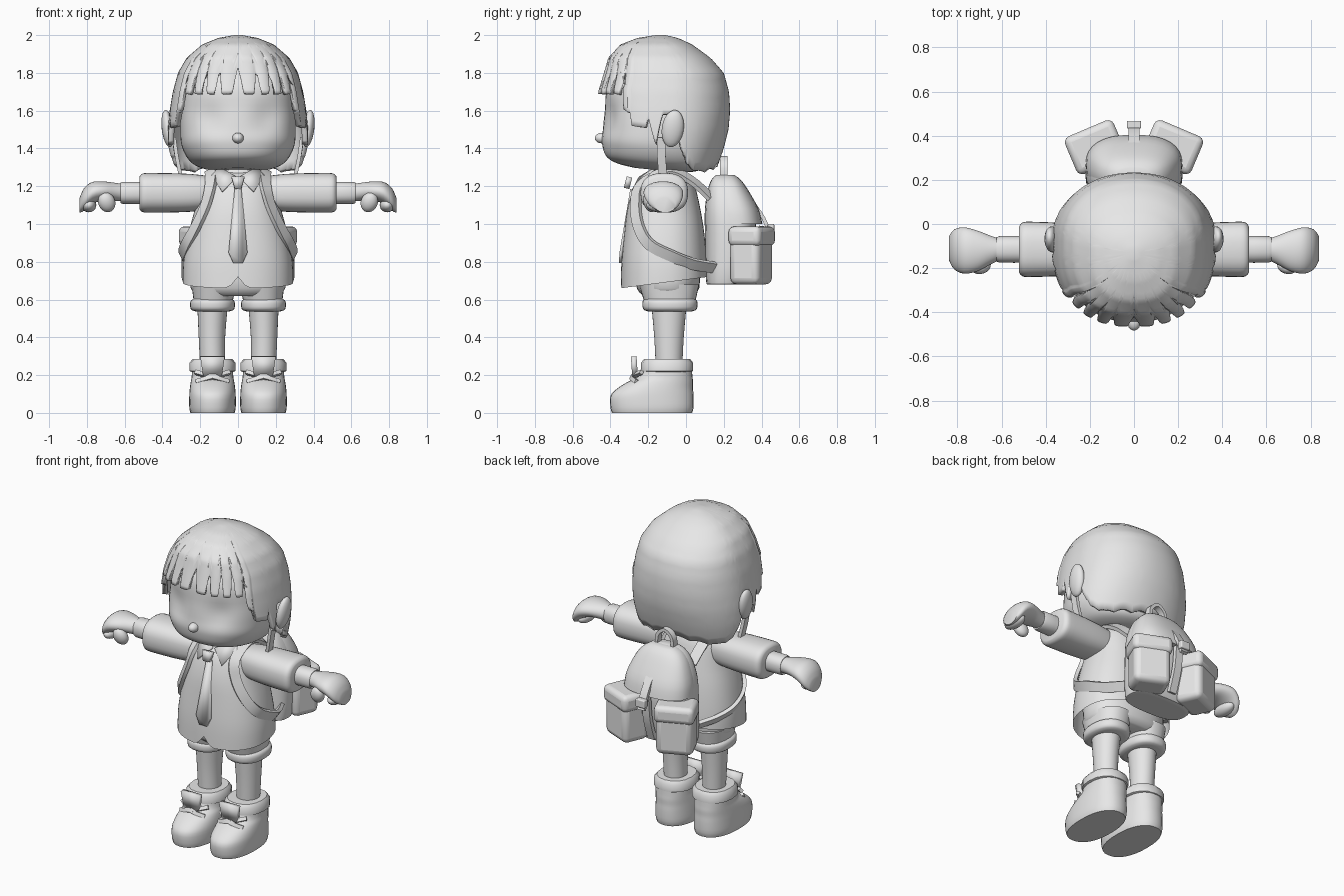
import bpy, bmesh, math
from mathutils import Vector, Matrix

if "Cube" in bpy.data.objects:
    bpy.data.objects.remove(bpy.data.objects["Cube"])

grey = bpy.data.materials.new("plain_grey")
grey.diffuse_color = (0.8, 0.8, 0.8, 1)
grey.use_nodes = True
grey.node_tree.nodes["Principled BSDF"].inputs["Base Color"].default_value = grey.diffuse_color


def make(name, bm, mirror=False, bevel=0, solid=0):
    bmesh.ops.recalc_face_normals(bm, faces=bm.faces)
    me = bpy.data.meshes.new(name)
    bm.to_mesh(me)
    bm.free()
    me.materials.append(grey)
    ob = bpy.data.objects.new(name, me)
    bpy.context.collection.objects.link(ob)
    if solid:
        m = ob.modifiers.new("thickness", 'SOLIDIFY')
        m.thickness, m.offset = solid, -1
    if bevel:
        m = ob.modifiers.new("bevel", 'BEVEL')
        m.width, m.segments = bevel, 3
    if mirror:
        m = ob.modifiers.new("mirror", 'MIRROR')
        m.use_mirror_merge = False
    return ob


def catmull(pts, k):
    """Smooth curve through tuples of any length."""
    out = []
    for i in range(len(pts) - 1):
        p0, p1, p2, p3 = (pts[max(i - 1, 0)], pts[i], pts[i + 1], pts[min(i + 2, len(pts) - 1)])
        for j in range(k):
            t = j / k
            out.append(tuple(b + .5 * t * (c - a + t * (2*a - 5*b + 4*c - d + t * (3*(b - c) + d - a)))
                             for a, b, c, d in zip(p0, p1, p2, p3)))
    return out + [tuple(pts[-1])]


def lerp(table, x):
    """Linear lookup in rows that start with the key."""
    for a, b in zip(table, table[1:]):
        if x <= b[0]:
            t = max(0, (x - a[0]) / (b[0] - a[0]))
            return [u + (v - u) * t for u, v in zip(a[1:], b[1:])]
    return list(table[-1][1:])


def spow(v, e):
    return math.copysign(abs(v) ** e, v)


def skin(bm, rows, closed=True):
    for r0, r1 in zip(rows, rows[1:]):
        n = len(r0)
        for i in range(n if closed else n - 1):
            bm.faces.new((r0[i], r0[(i + 1) % n], r1[(i + 1) % n], r1[i]))


def loft(name, rings, n=32, p=2.3, axis='z', k=3, warp=None, open_start=False, **kw):
    """Rings: position, centre 1, centre 2, radius 1, radius 2."""
    bm = bmesh.new()
    rows = []
    for h, a, b, ra, rb in catmull(rings, k):
        row = []
        for i in range(n):
            t = 2 * math.pi * i / n
            u, v = a + ra * spow(math.sin(t), 2 / p), b - rb * spow(math.cos(t), 2 / p)
            co = (u, v, h) if axis == 'z' else (h, u, v)
            row.append(bm.verts.new(warp(*co) if warp else co))
        rows.append(row)
    skin(bm, rows)
    if not open_start:
        bm.faces.new(rows[0])
    bm.faces.new(rows[-1])
    return make(name, bm, **kw)


def ball(name, loc, size, rot=(0, 0, 0), **kw):
    bm = bmesh.new()
    m = Matrix.LocRotScale(Vector(loc), Matrix.Rotation(rot[1], 3, 'Y') @ Matrix.Rotation(rot[0], 3, 'X'), Vector(size))
    bmesh.ops.create_uvsphere(bm, u_segments=20, v_segments=12, radius=1, matrix=m)
    return make(name, bm, **kw)


def box(name, loc, size, turn=0, **kw):
    bm = bmesh.new()
    m = Matrix.LocRotScale(Vector(loc), Matrix.Rotation(turn, 3, 'Z'), Vector(size))
    bmesh.ops.create_cube(bm, size=1, matrix=m)
    return make(name, bm, **kw)


def ribbon(name, pts, centre, width, thick, k=5, **kw):
    """Flat band along a path, facing away from a centre."""
    path = [Vector(q) for q in catmull(pts, k)]
    bm = bmesh.new()
    rows = []
    for i, q in enumerate(path):
        tan = (path[min(i + 1, len(path) - 1)] - path[max(i - 1, 0)]).normalized()
        side = tan.cross(q - Vector(centre)).normalized() * width / 2
        nor = side.cross(tan).normalized() * thick / 2
        rows.append([bm.verts.new(q + a * side + b * nor) for a, b in ((1, 1), (1, -1), (-1, -1), (-1, 1))])
    skin(bm, rows)
    bm.faces.new(rows[0])
    bm.faces.new(rows[-1])
    return make(name, bm, **kw)


def plate(name, pts, thick, **kw):
    bm = bmesh.new()
    bm.faces.new([bm.verts.new(q) for q in pts])
    return make(name, bm, solid=thick, **kw)


# Head with shallow eye hollows and a lower front chin cut
def face_warp(x, y, z):
    if y < -.2:
        y += .022 * math.exp(-((abs(x) - .15) / .075) ** 2 - ((z - 1.56) / .08) ** 2)
    return x, y, z - .1 * (y + .15) * min(1, max(0, (1.5 - z) / .12))


loft("head", [(1.285, 0, -.15, .10, .12), (1.30, 0, -.155, .19, .21), (1.335, 0, -.155, .255, .27),
              (1.41, 0, -.155, .297, .29), (1.5, 0, -.155, .305, .285), (1.6, 0, -.155, .30, .275),
              (1.75, 0, -.15, .28, .26), (1.88, 0, -.14, .18, .17)], n=64, k=5, warp=face_warp)
ball("nose", (0, -.445, 1.455), (.03, .038, .028))
ball("ear", (.372, -.07, 1.505), (.032, .058, .1), (-.15, .12), mirror=True)
loft("neck", [(1.18, 0, -.1, .075, .075), (1.32, 0, -.1, .075, .075)], p=2)

# Hair shell: profile by height, hem height by angle
PROFILE = [(1.25, .34, .30, .22), (1.3, .358, .32, .245), (1.4, .373, .35, .28), (1.5, .373, .37, .305),
           (1.6, .362, .38, .314), (1.7, .345, .38, .308), (1.8, .318, .35, .28), (1.88, .272, .31, .23),
           (1.95, .19, .23, .15), (1.985, .105, .13, .085), (2.0, .02, .03, .02)]
HEM = [(0, 1.69), (52, 1.69), (53, 1.61), (60, 1.59), (61, 1.52), (74, 1.51), (76, 1.57), (81, 1.41), (86, 1.58),
       (96, 1.58), (99, 1.42), (110, 1.3), (130, 1.265), (180, 1.3)]


def hair_shell():
    bm = bmesh.new()
    rows, cols, steps = [], 288, 26
    for r in range(steps + 1):
        row = []
        for c in range(cols):
            a = 360 * c / cols
            d = min(a, 360 - a)
            u = (d / 13) % 1
            hem = lerp(HEM, d)[0]
            if d < 52:
                hem += .14 * max(0, 1 - min(u, 1 - u) / .2)
            elif d > 105:
                hem += .015 * abs(math.sin(math.radians(d * 9)))
            z = 2 - (2 - hem) * (r / steps) ** 1.6
            rx, rf, rb = lerp(PROFILE, z)
            e = .8 if d < 90 else .95
            if d < 60:
                bulge = 1 + .035 * (math.sqrt(math.sin(math.pi * u)) - .5) * min(1, max(0, (1.95 - z) / .15))
                rx, rf = rx * bulge, rf * bulge
            s, co = math.sin(math.radians(a)), math.cos(math.radians(a))
            yc = -.08 - .05 * max(0, (z - 1.8) / .2)
            row.append(bm.verts.new((rx * spow(s, e), yc - (rf if co > 0 else rb) * spow(co, e), z)))
        rows.append(row)
    skin(bm, rows)
    bm.faces.new(rows[0])
    make("hair", bm, solid=.03)


hair_shell()
ribbon("side_lock", [(.34, -.13, 1.46), (.325, -.13, 1.36), (.30, -.12, 1.24)], (0, -.12, 1.3), .045, .02, mirror=True)

# Shirt with sloping hem and front notch
SHIRT = [(.69, 0, -.115, .292, .23), (.80, 0, -.115, .288, .226), (.95, 0, -.115, .262, .212), (1.08, 0, -.117, .228, .193),
         (1.2, 0, -.112, .20, .16), (1.25, 0, -.10, .165, .125), (1.28, 0, -.09, .10, .08)]


def hem_warp(x, y, z):
    k = min(1, max(0, (.8 - z) / .11))
    notch = .06 * max(0, 1 - abs(x) / .05) if y < 0 else 0
    return x, y, z + k * ((y + .115) * .13 + notch)


loft("shirt", SHIRT, n=64, warp=hem_warp, open_start=True)
loft("sleeve", [(.10, -.11, 1.165, .09, .08), (.25, -.115, 1.165, .115, .1), (.45, -.115, 1.165, .125, .105),
                (.505, -.115, 1.165, .122, .102), (.522, -.115, 1.165, .10, .085)], axis='x', p=2.5, mirror=True)
loft("collar_band", [(1.23, 0, -.10, .13, .11), (1.29, 0, -.09, .11, .09)], p=2)
plate("collar_flap", [(.008, -.25, 1.25), (.10, -.16, 1.305), (.14, -.2, 1.26), (.085, -.29, 1.175)], .012, mirror=True)
plate("tie_knot", [(-.035, -.285, 1.245), (.035, -.285, 1.245), (.018, -.30, 1.185), (-.018, -.30, 1.185)], .03)
plate("tie", [(-.018, -.295, 1.185), (.018, -.295, 1.185), (.05, -.352, .85), (.025, -.355, .795),
              (-.025, -.355, .795), (-.05, -.352, .85)], .015)

# Hands and wrists
loft("wrist", [(.48, -.115, 1.165, .06, .058), (.61, -.115, 1.165, .06, .058), (.62, -.115, 1.165, .05, .05)],
     axis='x', k=2, mirror=True)
loft("hand", [(.60, -.115, 1.165, .045, .045), (.65, -.118, 1.17, .065, .048), (.71, -.122, 1.175, .092, .05),
              (.77, -.12, 1.165, .105, .058), (.815, -.115, 1.13, .09, .06), (.838, -.11, 1.10, .055, .04)],
     axis='x', p=2, mirror=True)
ball("thumb", (.695, -.19, 1.115), (.045, .035, .055), (.3, .4), mirror=True)
ball("finger_tips", (.79, -.13, 1.10), (.04, .08, .038), mirror=True)

# Shorts and legs
loft("shorts_hips", [(.62, 0, -.095, .21, .13), (.66, 0, -.095, .25, .165), (.78, 0, -.1, .255, .175)])
loft("shorts_leg", [(.57, .132, -.085, .10, .13), (.68, .128, -.09, .118, .16)], mirror=True)
loft("shorts_cuff", [(.537, .135, -.085, .09, .115), (.55, .135, -.085, .115, .142), (.59, .135, -.085, .117, .145),
                     (.605, .135, -.085, .10, .13)], mirror=True)
loft("leg", [(.24, .135, -.09, .066, .07), (.40, .138, -.09, .07, .078), (.56, .135, -.09, .08, .092)], p=2, mirror=True)

# Boots
loft("boot", [(0, .135, -.18, .117, .212), (.03, .135, -.18, .123, .22), (.09, .135, -.18, .123, .22),
              (.13, .135, -.163, .12, .20), (.165, .135, -.135, .115, .172), (.195, .135, -.108, .11, .142),
              (.25, .135, -.10, .108, .13)], mirror=True)
loft("boot_collar", [(.215, .135, -.1, .105, .125), (.222, .135, -.1, .122, .138), (.265, .135, -.1, .122, .138),
                     (.285, .135, -.1, .105, .122)], n=16, k=1, mirror=True)
plate("boot_tongue", [(.085, -.255, .2), (.185, -.255, .2), (.2, -.262, .30), (.07, -.262, .30)], .03, mirror=True)
for s in (1, -1):
    ribbon("boot_lace", [(.135 - s * .09, -.235, .215), (.135, -.285, .19), (.135 + s * .085, -.262, .165)],
           (.135, -.1, .1), .022, .02, mirror=True)

# Backpack body, flap and pockets
BAG = [(.68, 0, .20, .19, .085), (.71, 0, .215, .215, .11), (.95, 0, .235, .22, .135), (1.08, 0, .225, .205, .125),
       (1.18, 0, .205, .165, .09), (1.235, 0, .195, .12, .06), (1.26, 0, .19, .07, .03)]
loft("backpack", BAG, p=2.8)
loft("backpack_flap", [(z, x, y + .03, rx + .004, ry + .004) for z, x, y, rx, ry in [(1.0, 0, .235, .215, .135)] + BAG[3:]],
     p=2.5)
tilt = math.radians(-23)
box("pocket", (.175, .345, .815), (.22, .17, .27), tilt, bevel=.035, mirror=True)
box("pocket_lid", (.176, .348, .935), (.24, .185, .105), tilt, bevel=.03, mirror=True)
ribbon("flap_strap", [(0, .335, 1.14), (0, .41, 1.03), (0, .45, .93)], (0, .2, .9), .05, .02)
ribbon("back_strap", [(0, .40, .99), (0, .385, .85), (0, .34, .71)], (0, 0, .85), .05, .025)
box("buckle", (0, .45, .975), (.065, .035, .05), bevel=.006)
ribbon("carry_handle", [(-.055, .2, 1.23), (-.05, .2, 1.31), (0, .2, 1.35), (.05, .2, 1.31), (.055, .2, 1.23)],
       (0, .2, 1.24), .04, .02)


# Shoulder straps hugging the shirt
def on_shirt(deg, z):
    cx, cy, rx, ry = lerp(SHIRT, z)
    a = math.radians(deg)
    return ((rx + .012) * spow(math.sin(a), .87), cy - (ry + .012) * spow(math.cos(a), .87), z)


strap = [(.13, .13, 1.14), (.14, .03, 1.23), (.145, -.09, 1.282)] + [
    on_shirt(a, z) for a, z in ((42, 1.21), (44, 1.1), (56, .98), (74, .89), (98, .83), (125, .79))] + [(.19, .15, .77)]
ribbon("shoulder_strap", strap, (0, -.1, 1.0), .06, .022, mirror=True)

bpy.ops.object.select_all(action='SELECT')
bpy.context.view_layer.objects.active = bpy.data.objects["head"]
bpy.ops.object.shade_smooth_by_angle(angle=math.radians(40))
